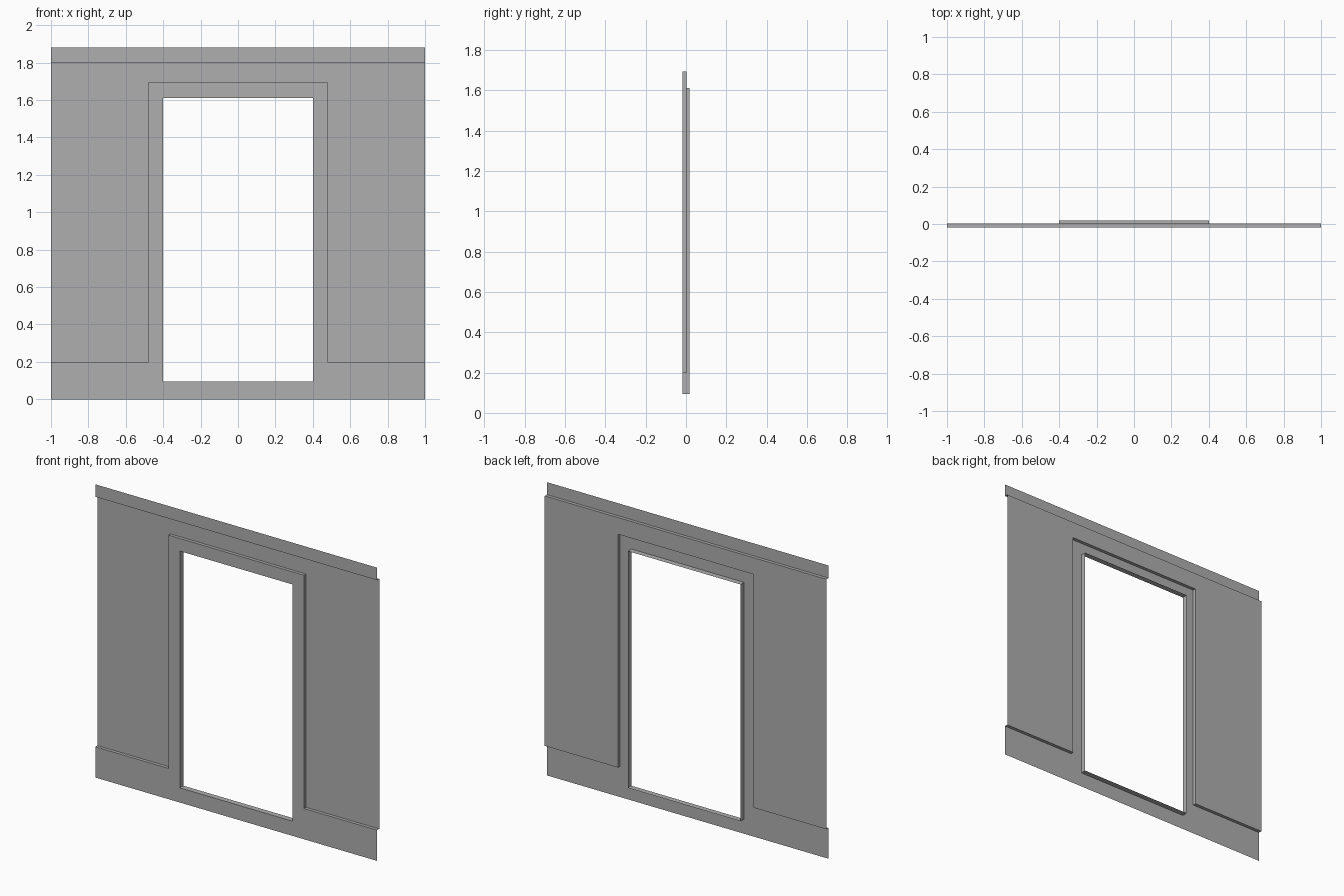
import bpy
import bmesh

# Remove the default cube
cube = bpy.data.objects.get("Cube")
if cube:
    bpy.data.objects.remove(cube, do_unlink=True)

# Plain wall colour
GREY = (0.43, 0.43, 0.43, 1.0)
mat = bpy.data.materials.new("wall_grey")
mat.use_nodes = True
mat.diffuse_color = GREY
for node in mat.node_tree.nodes:
    if node.type == 'BSDF_PRINCIPLED':
        node.inputs["Base Color"].default_value = GREY

# Depth of raised trim, recessed panel and back of the opening
FRONT, PANEL, BACK = -0.018, 0.003, 0.018
# Heights
SKIRT, CORNICE, TOP = 0.197, 1.80, 1.88
# Half widths
WALL, FRAME, HOLE = 1.0, 0.481, 0.40
FRAME_TOP, SILL, LINTEL = 1.693, 0.094, 1.612


def sheet(name, quads):
    """Open surface made of quads, with shared corners welded."""
    bm = bmesh.new()
    for quad in quads:
        bm.faces.new([bm.verts.new(p) for p in quad])
    bmesh.ops.remove_doubles(bm, verts=bm.verts, dist=0.0001)
    mesh = bpy.data.meshes.new(name)
    bm.to_mesh(mesh)
    bm.free()
    mesh.materials.append(mat)
    obj = bpy.data.objects.new(name, mesh)
    bpy.context.collection.objects.link(obj)
    return obj


def upright(x0, x1, z0, z1, y):
    """Quad facing the front."""
    return [(x0, y, z0), (x1, y, z0), (x1, y, z1), (x0, y, z1)]


def ledge(a, b, y0, y1):
    """Quad running back in depth along the line from a to b (x, z)."""
    return [(a[0], y0, a[1]), (b[0], y0, b[1]),
            (b[0], y1, b[1]), (a[0], y1, a[1])]


# Skirting across the whole width, up to the sill, then either side of the opening
sheet("skirting", [
    upright(-WALL, WALL, 0, SILL, FRONT),
    upright(-WALL, -HOLE, SILL, SKIRT, FRONT),
    upright(HOLE, WALL, SILL, SKIRT, FRONT),
    ledge((-FRAME, SKIRT), (-WALL, SKIRT), FRONT, PANEL),
    ledge((WALL, SKIRT), (FRAME, SKIRT), FRONT, PANEL),
])

# Raised frame around the opening, with its outer returns
sheet("door_frame", [
    upright(-FRAME, -HOLE, SKIRT, FRAME_TOP, FRONT),
    upright(HOLE, FRAME, SKIRT, FRAME_TOP, FRONT),
    upright(-HOLE, HOLE, LINTEL, FRAME_TOP, FRONT),
    ledge((-FRAME, FRAME_TOP), (-FRAME, SKIRT), FRONT, PANEL),
    ledge((FRAME, SKIRT), (FRAME, FRAME_TOP), FRONT, PANEL),
    ledge((FRAME, FRAME_TOP), (-FRAME, FRAME_TOP), FRONT, PANEL),
])

# Lining of the opening, normals towards the opening
sheet("opening_lining", [
    ledge((-HOLE, SILL), (-HOLE, LINTEL), FRONT, BACK),
    ledge((-HOLE, LINTEL), (HOLE, LINTEL), FRONT, BACK),
    ledge((HOLE, LINTEL), (HOLE, SILL), FRONT, BACK),
    ledge((HOLE, SILL), (-HOLE, SILL), FRONT, BACK),
])

# Recessed wall panel on both sides and above the frame
sheet("wall_panel", [
    upright(-WALL, -FRAME, SKIRT, CORNICE, PANEL),
    upright(FRAME, WALL, SKIRT, CORNICE, PANEL),
    upright(-FRAME, FRAME, FRAME_TOP, CORNICE, PANEL),
])

# Cornice band along the top, with its underside
sheet("cornice", [
    upright(-WALL, WALL, CORNICE, TOP, FRONT),
    ledge((-WALL, CORNICE), (WALL, CORNICE), FRONT, PANEL),
])
